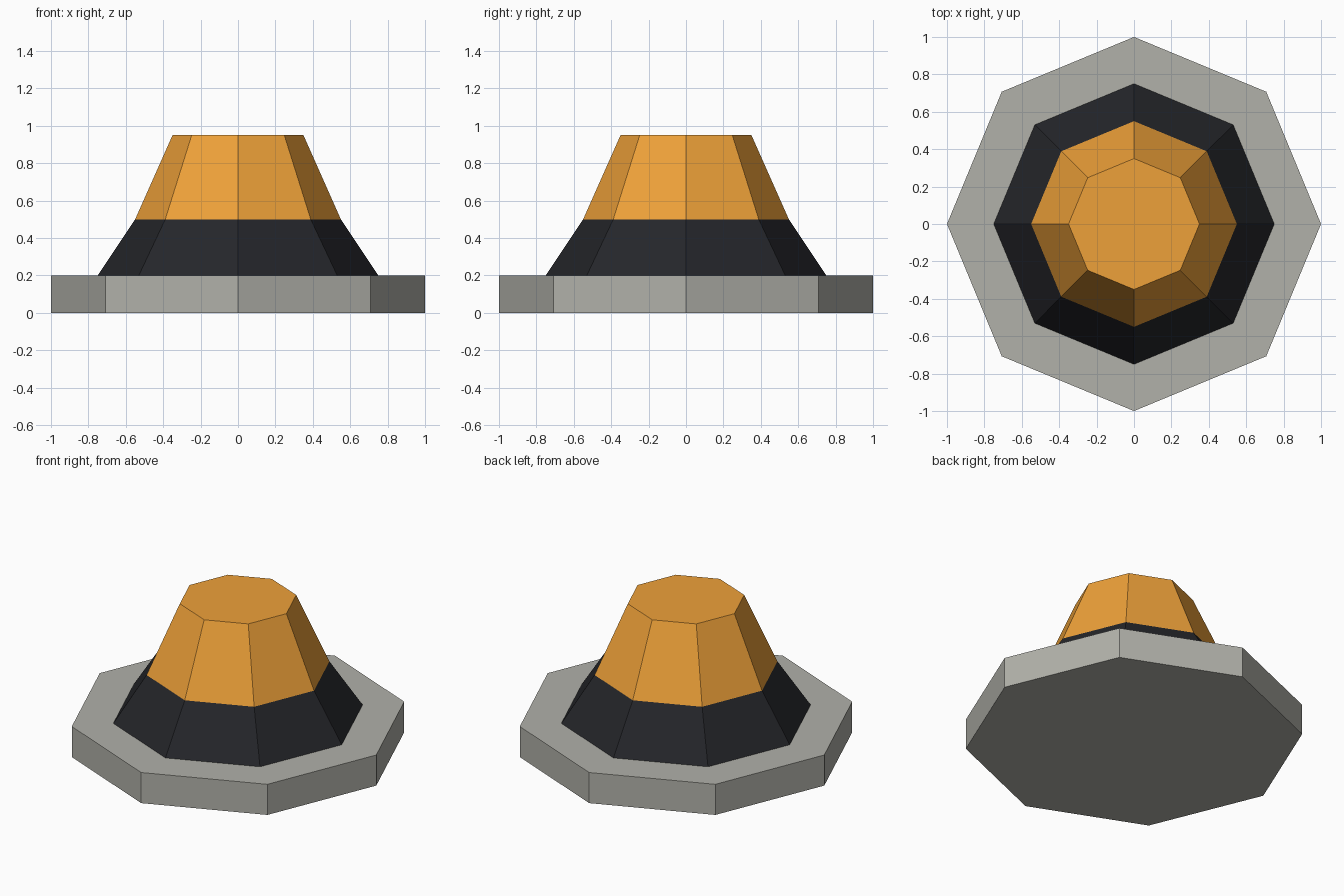
import bpy

if "Cube" in bpy.data.objects:
    bpy.data.objects.remove(bpy.data.objects["Cube"])

SIDES = 8


def material(name, rgb):
    mat = bpy.data.materials.new(name)
    mat.diffuse_color = (*rgb, 1.0)
    mat.use_nodes = True
    mat.node_tree.nodes["Principled BSDF"].inputs["Base Color"].default_value = mat.diffuse_color
    return mat


def tier(name, r_bottom, r_top, z_bottom, z_top, mat):
    """Flat-faced octagonal frustum with corners on the x and y axes."""
    bpy.ops.mesh.primitive_cone_add(
        vertices=SIDES, radius1=r_bottom, radius2=r_top,
        depth=z_top - z_bottom, location=(0, 0, (z_bottom + z_top) / 2))
    obj = bpy.context.object
    obj.name = name
    obj.data.materials.append(mat)
    return obj


stone = material("warm_grey", (0.44, 0.44, 0.40))
black = material("black", (0.018, 0.019, 0.023))
amber = material("amber", (0.855, 0.356, 0.041))

# Grey mounting plate
tier("base_plate", 1.0, 1.0, 0.0, 0.2, stone)
# Dark sloping collar
tier("collar", 0.75, 0.55, 0.2, 0.5, black)
# Amber tapered cap
tier("cap", 0.55, 0.35, 0.5, 0.95, amber)
